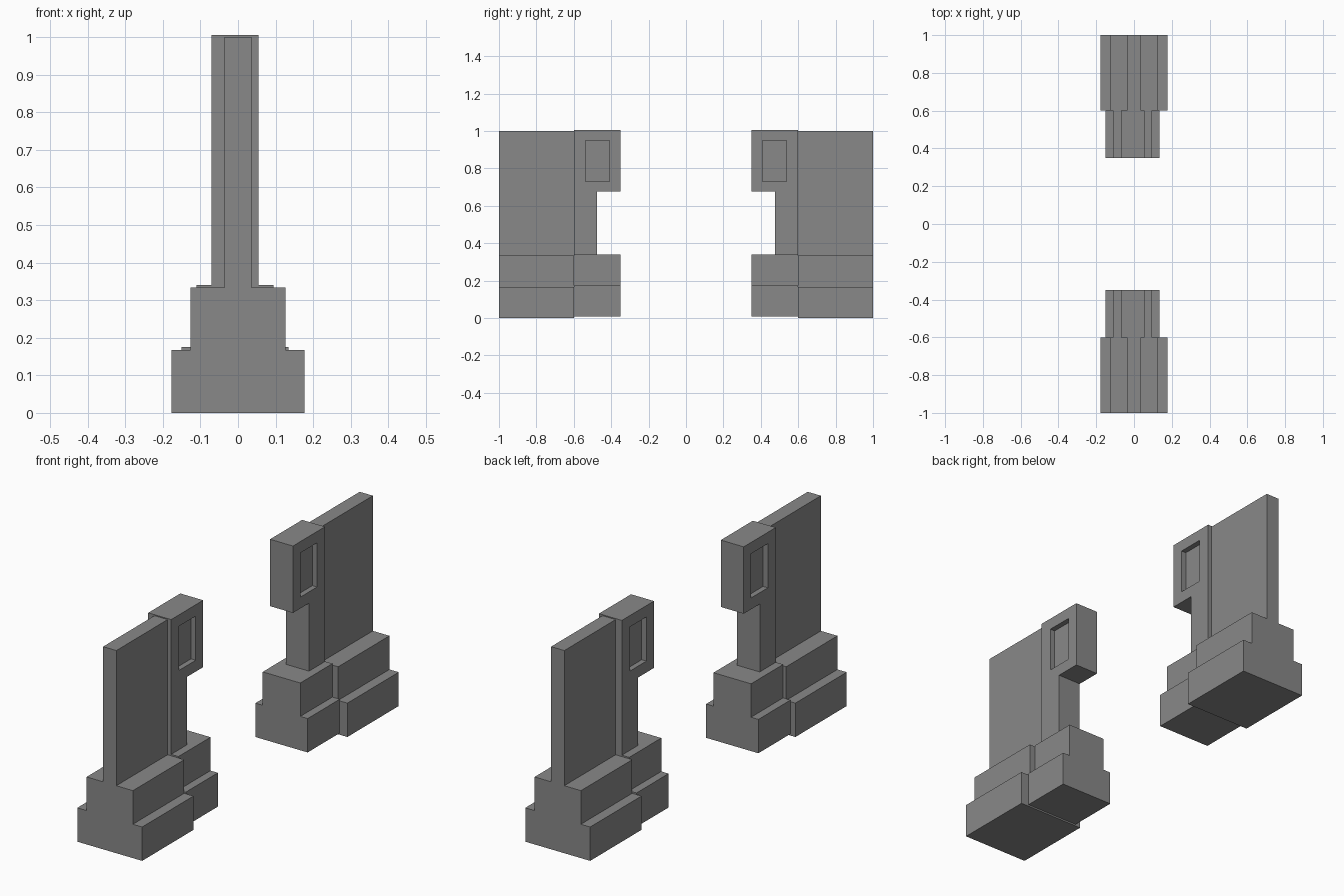
import bpy, bmesh
from mathutils import Vector

if "Cube" in bpy.data.objects:
    bpy.data.objects.remove(bpy.data.objects["Cube"])


def prism(name, profile, axis, start, end):
    """Extrude a closed 2D profile along x (profile = y,z) or y (profile = x,z)."""
    bm = bmesh.new()
    if axis == 'x':
        verts = [bm.verts.new((start, a, b)) for a, b in profile]
        move = Vector((end - start, 0, 0))
    else:
        verts = [bm.verts.new((a, start, b)) for a, b in profile]
        move = Vector((0, end - start, 0))
    face = bm.faces.new(verts)
    res = bmesh.ops.extrude_face_region(bm, geom=[face], use_keep_orig=True)
    top = [g for g in res['geom'] if isinstance(g, bmesh.types.BMVert)]
    bmesh.ops.translate(bm, verts=top, vec=move)
    bmesh.ops.recalc_face_normals(bm, faces=bm.faces)
    mesh = bpy.data.meshes.new(name)
    bm.to_mesh(mesh)
    bm.free()
    ob = bpy.data.objects.new(name, mesh)
    bpy.context.collection.objects.link(ob)
    return ob


def stepped(cx, z0, steps):
    """Symmetric stepped outline from (half width, top height) pairs."""
    right, z = [], z0
    for w, top in steps:
        right += [(w, z), (w, top)]
        z = top
    return [(cx + w, h) for w, h in right] + [(cx - w, h) for w, h in reversed(right)]


def rect(a0, a1, b0, b1):
    return [(a0, b0), (a1, b0), (a1, b1), (a0, b1)]


def mirror_y(ob):
    mod = ob.modifiers.new("both_ends", 'MIRROR')
    mod.use_axis = (False, True, False)
    mod.use_mirror_merge = False


# Dark grey finish
dark = bpy.data.materials.new("dark_grey")
dark.diffuse_color = (0.25, 0.25, 0.25, 1)
dark.use_nodes = True
dark.node_tree.nodes["Principled BSDF"].inputs["Base Color"].default_value = dark.diffuse_color

# Long outer wall on its two-step footing
wall = prism("outer_wall",
             stepped(0, 0, [(0.177, 0.167), (0.1265, 0.333), (0.036, 1.0)]),
             'y', 0.6, 1.0)

# Footing of the end pier, slightly off-centre and raised
CX = -0.0075
footing = prism("pier_footing",
                stepped(CX, 0.008, [(0.1425, 0.175), (0.1025, 0.34)]),
                'y', 0.35, 0.6)

# Pier with an overhanging head
X0, X1 = CX - 0.0625, CX + 0.0625
pier = prism("pier",
             [(0.475, 0.34), (0.6, 0.34), (0.6, 1.005),
              (0.35, 1.005), (0.35, 0.675), (0.475, 0.675)],
             'x', X0, X1)

# Sunken panel on each side of the head
DEPTH = 0.026
for x0, x1 in ((X0 - 0.05, X0 + DEPTH), (X1 - DEPTH, X1 + 0.05)):
    cutter = prism("panel_cutter", rect(0.408, 0.538, 0.731, 0.949), 'x', x0, x1)
    mod = pier.modifiers.new("panel", 'BOOLEAN')
    mod.operation = 'DIFFERENCE'
    mod.solver = 'EXACT'
    mod.object = cutter
    bpy.context.view_layer.objects.active = pier
    bpy.ops.object.modifier_apply(modifier=mod.name)
    bpy.data.objects.remove(cutter)

# Colour everything and repeat it at the opposite end
for ob in (wall, footing, pier):
    ob.data.materials.clear()
    ob.data.materials.append(dark)
    mirror_y(ob)
